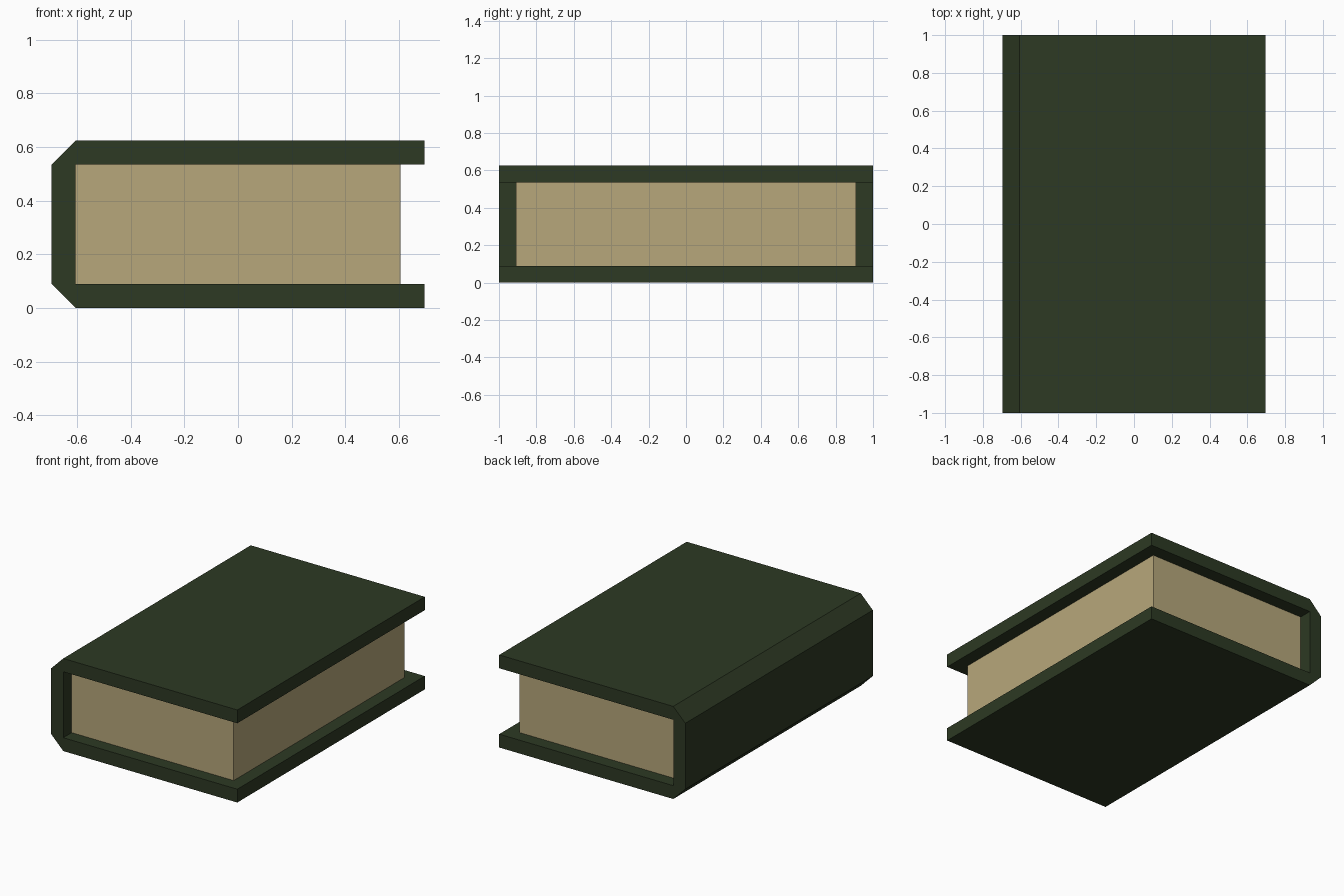
import bpy
import bmesh

cube = bpy.data.objects.get("Cube")
if cube:
    bpy.data.objects.remove(cube, do_unlink=True)


def material(name, rgb):
    mat = bpy.data.materials.new(name)
    mat.use_nodes = True
    colour = (*rgb, 1.0)
    mat.diffuse_color = colour
    mat.node_tree.nodes["Principled BSDF"].inputs["Base Color"].default_value = colour
    return mat


def extrude_profile(name, profile, half_depth, mat):
    """Extrude an x-z outline symmetrically along y."""
    bm = bmesh.new()
    face = bm.faces.new([bm.verts.new((x, -half_depth, z)) for x, z in profile])
    result = bmesh.ops.extrude_face_region(bm, geom=[face])
    moved = [v for v in result["geom"] if isinstance(v, bmesh.types.BMVert)]
    bmesh.ops.translate(bm, verts=moved, vec=(0, 2 * half_depth, 0))
    bmesh.ops.recalc_face_normals(bm, faces=bm.faces)
    mesh = bpy.data.meshes.new(name)
    bm.to_mesh(mesh)
    bm.free()
    mesh.materials.append(mat)
    obj = bpy.data.objects.new(name, mesh)
    bpy.context.collection.objects.link(obj)
    return obj


green = material("dark green cover", (0.026, 0.041, 0.017))
cream = material("aged paper", (0.474, 0.386, 0.198))

half_width, height, board = 0.695, 0.625, 0.09
inner = half_width - board
low, high = board, height - board

# Cover: two boards joined by a spine with bevelled corners
cover_outline = [
    (half_width, 0), (-inner, 0), (-half_width, low), (-half_width, high),
    (-inner, height), (half_width, height), (half_width, high),
    (-inner, high), (-inner, low), (half_width, low),
]
extrude_profile("cover", cover_outline, 1.0, green)

# Page block, set in from the three open edges
page_outline = [(-inner, low), (inner, low), (inner, high), (-inner, high)]
extrude_profile("pages", page_outline, 1.0 - board, cream)
